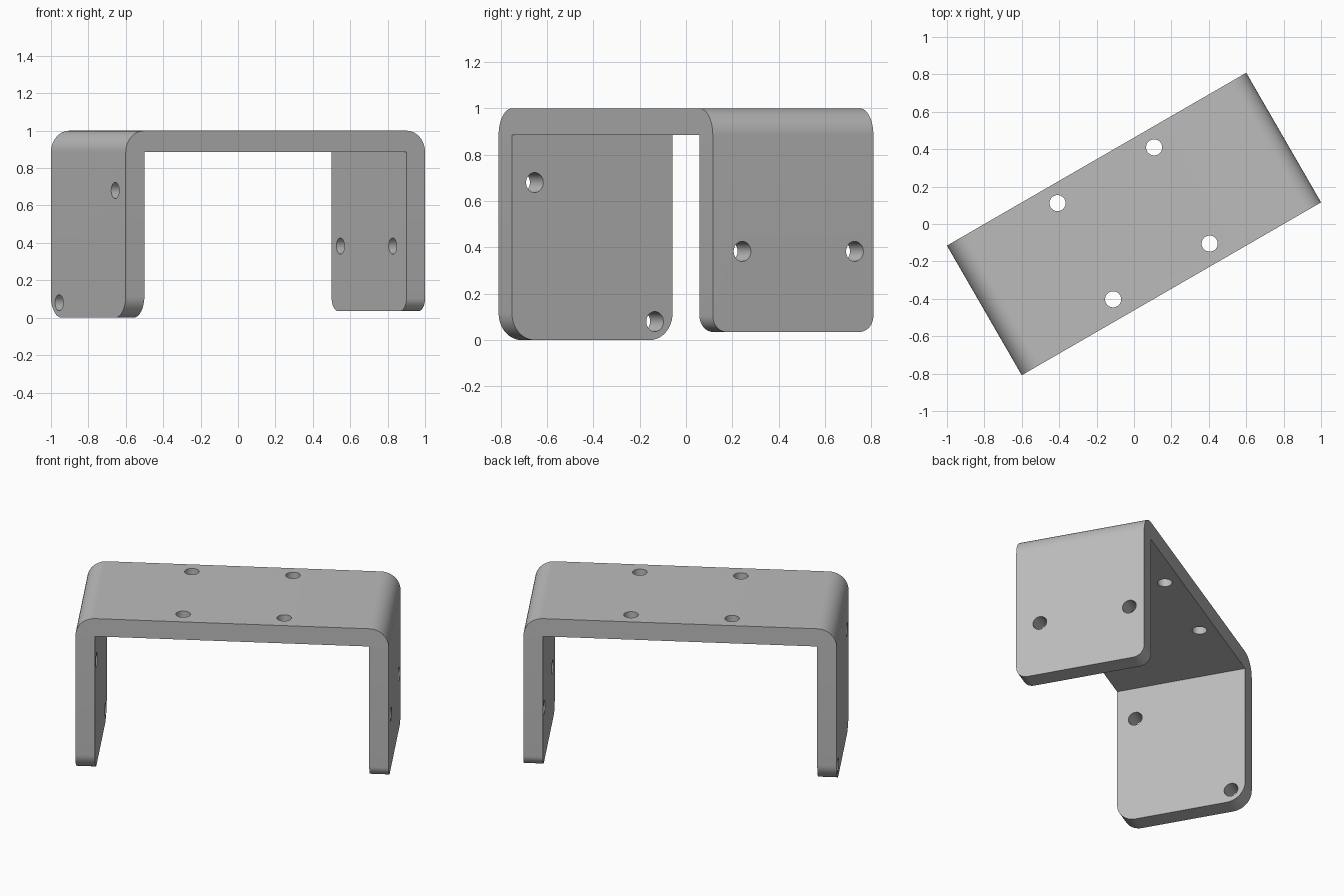
import bpy, bmesh, math
from mathutils import Matrix

if "Cube" in bpy.data.objects:
    bpy.data.objects.remove(bpy.data.objects["Cube"])

L, W, T = 0.924, 0.40, 0.115        # half length, half width, plate thickness
RIGHT_FOOT = 0.035                  # the +x leg is slightly shorter
HOLE_R = 0.043
TURN = Matrix.Rotation(math.radians(30), 4, 'Z')

grey = bpy.data.materials.new("plain grey")
grey.use_nodes = True
COLOUR = (0.5, 0.5, 0.5, 1)
grey.diffuse_color = COLOUR
grey.node_tree.nodes["Principled BSDF"].inputs["Base Color"].default_value = COLOUR


def add_object(name, bm):
    mesh = bpy.data.meshes.new(name)
    bm.to_mesh(mesh)
    bm.free()
    mesh.materials.append(grey)
    obj = bpy.data.objects.new(name, mesh)
    bpy.context.collection.objects.link(obj)
    return obj


def round_edges(bm, test, radius):
    edges = [e for e in bm.edges if test(*e.verts)]
    bmesh.ops.bevel(bm, geom=edges, offset=radius, segments=12,
                    profile=0.5, affect='EDGES')


# U-shaped section, extruded across the width
section = [(-L, 0), (-L, 1), (L, 1), (L, RIGHT_FOOT), (L - T, RIGHT_FOOT),
           (L - T, 1 - T), (T - L, 1 - T), (T - L, 0)]
bm = bmesh.new()
face = bm.faces.new([bm.verts.new((x, -W, z)) for x, z in section])
new = bmesh.ops.extrude_face_region(bm, geom=[face])["geom"]
bmesh.ops.translate(bm, vec=(0, 2 * W, 0),
                    verts=[v for v in new if isinstance(v, bmesh.types.BMVert)])
bmesh.ops.recalc_face_normals(bm, faces=bm.faces)


def across(a, b):
    return abs(a.co.y - b.co.y) > W


def foot(side):
    return lambda a, b: (abs(a.co.y - b.co.y) < 0.001 and a.co.z < 0.1
                         and b.co.z < 0.1 and a.co.x * side > 0)


# Rounded outer bends, then rounded foot corners
round_edges(bm, lambda a, b: across(a, b) and min(a.co.z, b.co.z) > 0.99, T)
round_edges(bm, foot(-1), 0.115)
round_edges(bm, foot(1), 0.07)
bracket = add_object("bracket", bm)

# Screw holes: four in the top, two in each leg
holes = [((x, y, 1 - T / 2), 'Z') for x in (-0.298, 0.298) for y in (-0.293, 0.301)]
holes += [((T / 2 - L, -0.287, 0.68), 'X'), ((T / 2 - L, 0.312, 0.08), 'X'),
          ((L - T / 2, -0.253, 0.383), 'X'), ((L - T / 2, 0.307, 0.383), 'X')]
bm = bmesh.new()
for place, axis in holes:
    matrix = Matrix.Translation(place)
    if axis == 'X':
        matrix = matrix @ Matrix.Rotation(math.pi / 2, 4, 'Y')
    bmesh.ops.create_cone(bm, cap_ends=True, segments=40, radius1=HOLE_R,
                          radius2=HOLE_R, depth=T * 2, matrix=matrix)
cutter = add_object("hole_cutter", bm)
cutter.hide_render = True

# Cut the holes, then shade
bpy.context.view_layer.objects.active = bracket
bracket.select_set(True)
cut = bracket.modifiers.new("screw holes", 'BOOLEAN')
cut.operation = 'DIFFERENCE'
cut.solver = 'EXACT'
cut.object = cutter
bpy.ops.object.modifier_apply(modifier=cut.name)
bpy.data.objects.remove(cutter)
bracket.data.transform(TURN)
bpy.ops.object.shade_smooth_by_angle(angle=math.radians(30))
